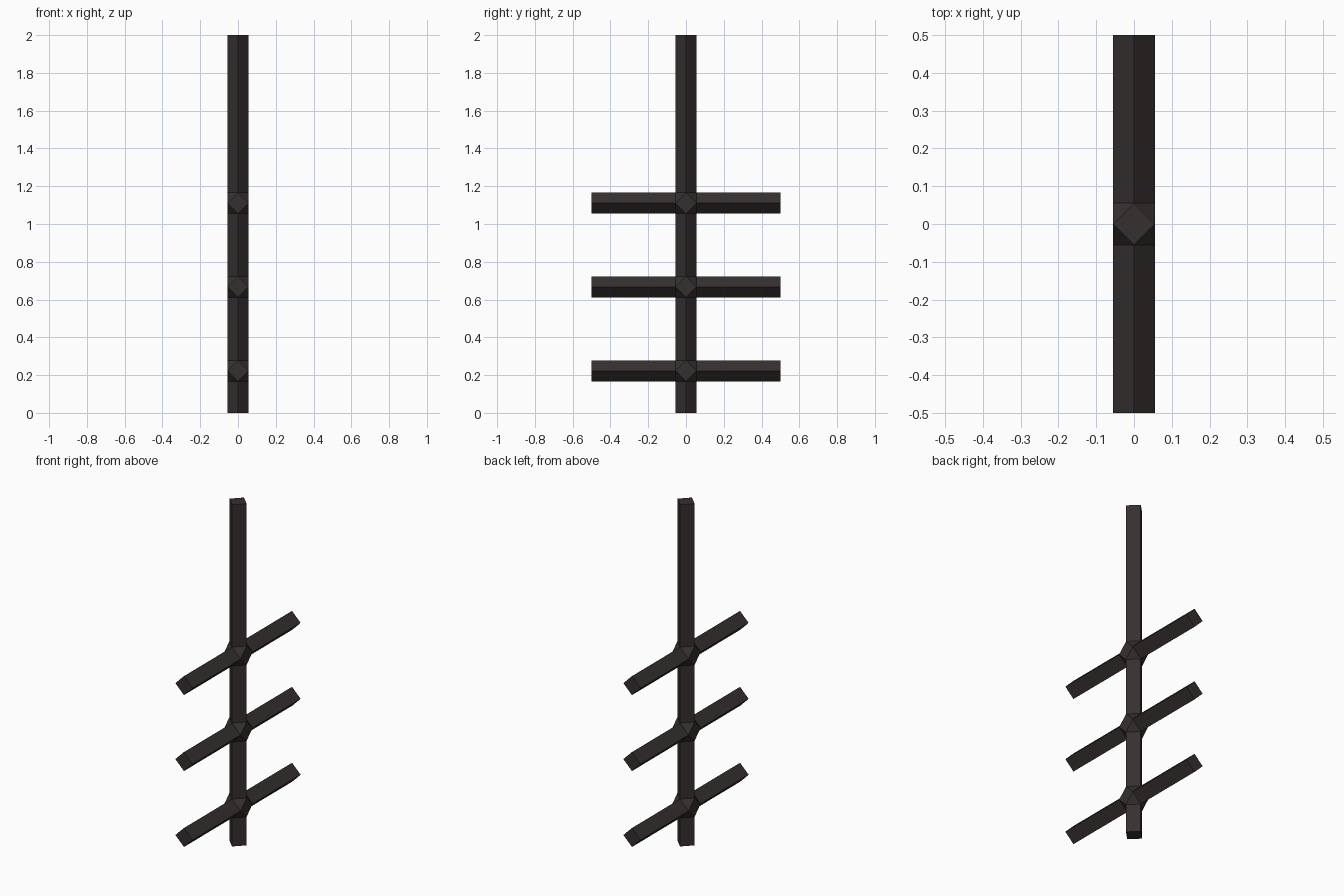
import bpy, bmesh
from mathutils import Vector

if "Cube" in bpy.data.objects:
    bpy.data.objects.remove(bpy.data.objects["Cube"])

R = 1 / 18                                  # half width of the diamond section
LEVELS = [2 / 9, 6 / 9, 10 / 9]             # heights of the crossbars
X, Y, Z = Vector((1, 0, 0)), Vector((0, 1, 0)), Vector((0, 0, 1))

iron = bpy.data.materials.new("dark iron")
iron.diffuse_color = (0.037, 0.029, 0.029, 1)
iron.use_nodes = True
iron.node_tree.nodes["Principled BSDF"].inputs["Base Color"].default_value = iron.diffuse_color


def tube(bm, start, end, side, cap_start=False, cap_end=False):
    """Diamond-section bar from start to end."""
    other = (end - start).normalized().cross(side)
    offsets = [side * R, other * R, -side * R, -other * R]
    a = [bm.verts.new(start + o) for o in offsets]
    b = [bm.verts.new(end + o) for o in offsets]
    for i in range(4):
        j = (i + 1) % 4
        bm.faces.new((a[i], a[j], b[j], b[i]))
    if cap_start:
        bm.faces.new(a[::-1])
    if cap_end:
        bm.faces.new(b)


def finish(name, bm):
    mesh = bpy.data.meshes.new(name)
    bm.to_mesh(mesh)
    bm.free()
    mesh.materials.append(iron)
    bpy.context.collection.objects.link(bpy.data.objects.new(name, mesh))


# Upright post, split where the joints sit
bm = bmesh.new()
stops = [0] + [z + s * R for z in LEVELS for s in (-1, 1)] + [2]
for lo, hi in zip(stops[::2], stops[1::2]):
    tube(bm, Z * lo, Z * hi, X, lo == 0, hi == 2)
finish("post", bm)

for n, z in enumerate(LEVELS, 1):
    # Crossbar arms on both sides of the post
    bm = bmesh.new()
    for s in (-1, 1):
        tube(bm, Z * z + Y * s * R, Z * z + Y * s * 0.5, X, cap_end=True)
    finish(f"crossbar_{n}", bm)

    # Joint: cuboctahedron, open where the bars attach
    bm = bmesh.new()
    for a, b in ((X, Y), (Y, Z), (Z, X)):
        for s in (-1, 1):
            for t in (-1, 1):
                bm.verts.new((a * s + b * t) * R + Z * z)
    bmesh.ops.convex_hull(bm, input=bm.verts[:])
    bm.normal_update()
    hidden = [f for f in bm.faces if max(abs(f.normal.y), abs(f.normal.z)) > 0.9]
    bmesh.ops.delete(bm, geom=hidden, context='FACES')
    finish(f"joint_{n}", bm)
